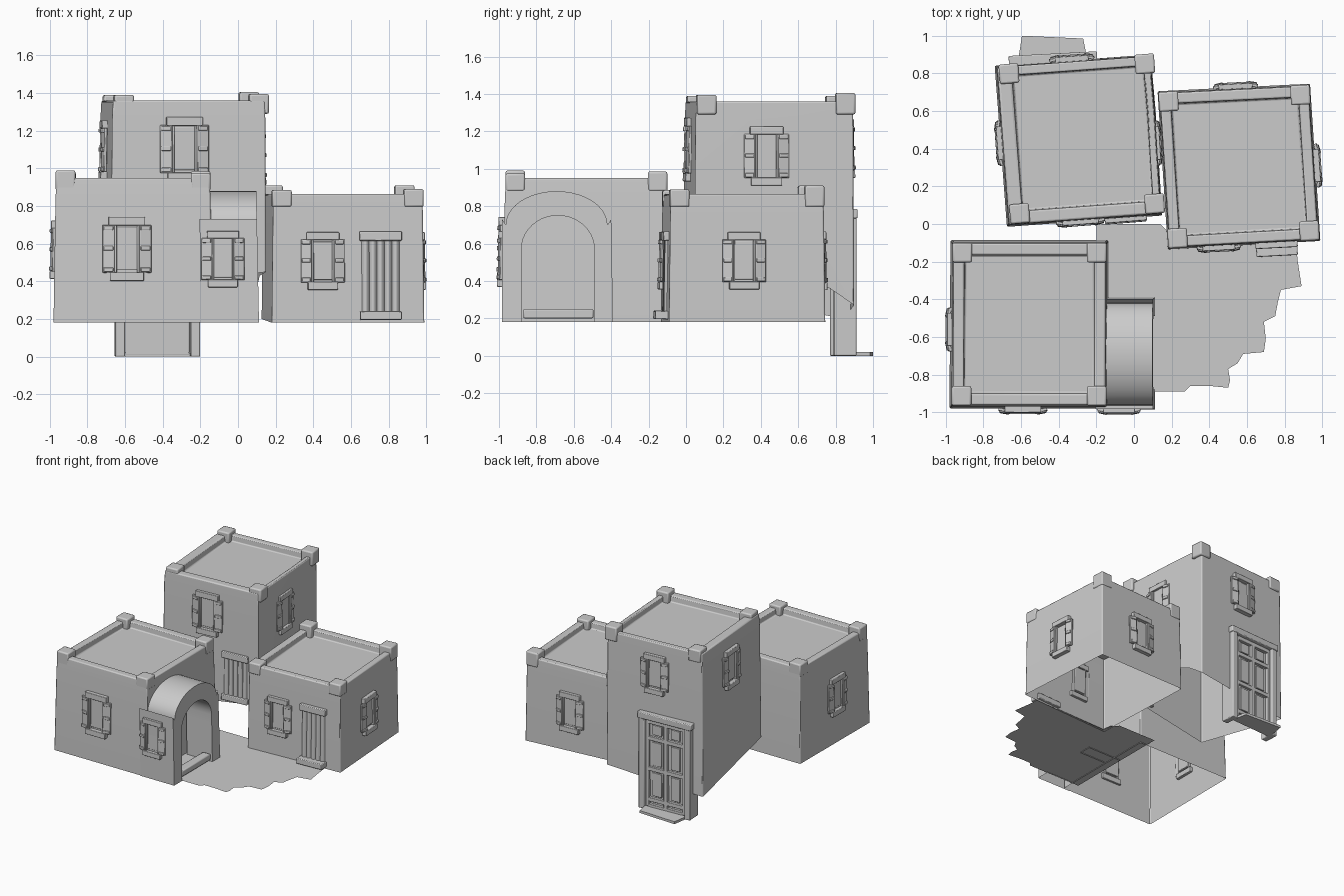
import bpy, bmesh, math
from mathutils import Matrix, Vector

if "Cube" in bpy.data.objects:
    bpy.data.objects.remove(bpy.data.objects["Cube"])


def finish(name, bm, bevel=0.0, angle=35):
    bmesh.ops.recalc_face_normals(bm, faces=bm.faces)
    me = bpy.data.meshes.new(name)
    bm.to_mesh(me)
    bm.free()
    ob = bpy.data.objects.new(name, me)
    bpy.context.collection.objects.link(ob)
    if bevel:
        m = ob.modifiers.new("soft_edges", 'BEVEL')
        m.width, m.segments, m.limit_method = bevel, 2, 'ANGLE'
        m.angle_limit = math.radians(40)
    bpy.ops.object.select_all(action='DESELECT')
    ob.select_set(True)
    bpy.context.view_layer.objects.active = ob
    bpy.ops.object.shade_smooth_by_angle(angle=math.radians(angle))
    return ob


def box(bm, mat, lo, hi, turn=0.0):
    """Box between two corners in the frame mat, optionally turned about its own z."""
    lo, hi = Vector(lo), Vector(hi)
    m = (mat @ Matrix.Translation((lo + hi) / 2) @ Matrix.Rotation(math.radians(turn), 4, 'Z')
         @ Matrix.Diagonal((*(hi - lo), 1)))
    bmesh.ops.create_cube(bm, size=1, matrix=m)


def frame(x, y, z, deg, tilt=1.0):
    """Wall frame: local x runs along the wall, local -y points outward."""
    return (Matrix.Translation((x, y, z)) @ Matrix.Rotation(math.radians(deg), 4, 'Z')
            @ Matrix.Rotation(math.radians(-tilt), 4, 'X'))


def house(name, base, top, inset, deg, posts):
    """Open-bottomed adobe block with parapet, sunken roof and corner posts."""
    c = sum((Vector(p[:2]) for p in base), Vector((0, 0))) / len(base)

    def ring(k, z):
        return [bm.verts.new((*(c + (Vector(p[:2]) - c) * (1 - k / 0.42)), z if z else p[2]))
                for p in base]
    bm = bmesh.new()
    rings = [ring(0, None), ring(inset * .6, top - 0.1), ring(inset, top),
             ring(inset + 0.055, top), ring(inset + 0.06, top - 0.05)]
    n = len(base)
    for a, b in zip(rings, rings[1:]):
        for i in range(n):
            j = (i + 1) % n
            bm.faces.new((a[i], a[j], b[j], b[i]))
    bm.faces.new(rings[-1])
    finish(name + "_walls", bm, 0.008)
    # corner posts
    bm = bmesh.new()
    corners = [p for p in base if len(p) == 3]
    for p, h in zip(corners, posts):
        q = c + (Vector(p[:2]) - c) * (1 - (inset + 0.045) / 0.42)
        m = Matrix.Translation((q.x, q.y, 0)) @ Matrix.Rotation(math.radians(deg), 4, 'Z')
        box(bm, m, (-0.052, -0.052, top - 0.07), (0.052, 0.052, h))
    finish(name + "_corner_posts", bm, 0.01)


def window(name, x, y, z, deg, s=1.0):
    """Pane, splayed slatted shutters, lintel and sill."""
    m = frame(x, y, z, deg) @ Matrix.Diagonal((s, 1, s, 1))
    bm = bmesh.new()
    box(bm, m, (-0.055, -0.006, -0.105), (0.055, 0.02, 0.105))
    for sx in (-1, 1):
        x0, x1 = sorted((sx * 0.06, sx * 0.12))
        box(bm, m, (x0, -0.022, -0.12), (x1, -0.006, 0.115), sx * 12)
        for zz in (-0.105, 0.0, 0.1):
            box(bm, m, (x0 + .006, -0.03, zz - 0.011), (x1 - .006, -0.008, zz + 0.011), sx * 12)
        a, b = sorted((sx * 0.05, sx * 0.062))
        box(bm, m, (a, -0.02, -0.12), (b, 0.02, 0.12))
    box(bm, m, (-0.09, -0.028, 0.112), (0.09, 0.02, 0.155))
    box(bm, m, (-0.083, -0.03, -0.16), (0.083, 0.02, -0.118))
    finish(name, bm, 0.004)


def curtain_door(name, x, y, z, deg, h, step):
    """Doorway hung with a pleated curtain, plus lintel and step."""
    m = frame(x, y, z, deg)
    bm = bmesh.new()
    cols = []
    for i in range(41):
        u = -0.1 + 0.2 * i / 40
        d = -0.008 - 0.016 * abs(math.sin(i * math.pi / 8))
        cols.append([bm.verts.new(m @ Vector((u, d, zz))) for zz in (0.04, h)])
    for a, b in zip(cols, cols[1:]):
        bm.faces.new((a[0], b[0], b[1], a[1]))
    finish(name + "_curtain", bm)
    bm = bmesh.new()
    box(bm, m, (-0.112, -0.035, h - 0.01), (0.112, 0.02, h + 0.04))
    box(bm, m, (-0.11, -step, 0), (0.11, 0.02, 0.045))
    finish(name + "_lintel_and_step", bm, 0.005)


# three houses; a fourth number marks a bend in the wall foot rather than a corner
house("left_house", [(-.98, -.98, .18), (-.135, -.98, .18), (-.135, -.085, .18), (-.975, -.085, .18)],
      .95, .018, 0, (.99, .975, .985, .98))
house("tower", [(-.675, -.015, .35), (.15, .045, .45), (.115, .6, .43, 0), (.1, .77, .36, 0),
                (.09, .90, .27), (-.74, .84, .2)],
      1.36, .01, 4.5, (1.39, 1.395, 1.405, 1.39))
house("right_house", [(.18, -.135, .18), (.99, -.09, .18), (.935, .745, .18), (.125, .705, .2)],
      .865, .012, 3.5, (.885, .89, .91, .91))

# windows: position on the wall, facing angle, scale
for name, *args in [
        ("left_house_front_window", -.59, -.977, .575, 0, 1.08),
        ("left_house_side_window", -.968, -.56, .57, -90, .98),
        ("porch_window", -.08, -.978, .52, 0, .95),
        ("tower_front_window", -.285, .022, 1.105, 4.5, 1.08),
        ("tower_right_window", .113, .43, 1.07, 93.5, 1.0),
        ("tower_back_window", -.33, .867, 1.11, 184, 1.0),
        ("tower_left_window", -.703, .43, 1.1, -86, 1.0),
        ("right_house_front_window", .45, -.115, .51, 3, .97),
        ("right_house_side_window", .962, .31, .51, 94, .97),
        ("right_house_back_window", .54, .72, .51, 183, 1.0)]:
    window(name, *args)

curtain_door("right_house_door", .757, -.1, .195, 3, .43, .07)
curtain_door("tower_door", -.045, .04, .44, 4.5, .35, .035)

# vaulted porch: matching outer and inner arch profiles swept along x
N = 20
outer, inner = [(-.985, .18)], [(-.88, .18)]
for i in range(N + 1):
    t = math.pi * (1 - i / N)
    outer.append((-.692 + .272 * math.cos(t), .70 + .18 * math.sin(t)))
    inner.append((-.685 + .195 * math.cos(t), .57 + .18 * math.sin(t)))
outer.insert(1, (-.983, .73))
inner.insert(1, (-.88, .50))
outer += [(-.40, .73), (-.39, .18)]
inner += [(-.49, .50), (-.49, .18)]
bm = bmesh.new()


def strip(prof, x):
    return [bm.verts.new((x + .02 * (.5 - z), y, z)) for y, z in prof]


rows = [strip(outer, -.2), strip(outer, .105), strip(inner, .105), strip(inner, -.125)]
for a, b in zip(rows, rows[1:]):
    for i in range(len(a) - 1):
        bm.faces.new((a[i], a[i + 1], b[i + 1], b[i]))
finish("arched_porch", bm)
bm = bmesh.new()
box(bm, Matrix(), (.03, -.87, .2), (.1, -.495, .25))
finish("porch_threshold", bm, 0.008)

# tall glazed back door on the tower
m = frame(-.43, .87, 0, 183, 0)
bm = bmesh.new()
for sx in (-1, 1):
    a, b = sorted((sx * .175, sx * .225))
    box(bm, m, (a, -.03, 0), (b, .09, .75))
    a, b = sorted((sx * .145, sx * .172))
    box(bm, m, (a, -.012, .02), (b, .02, .73))
box(bm, m, (-.235, -.035, .735), (.235, .05, .785))
finish("back_door_frame", bm, 0.006)
bm = bmesh.new()
box(bm, m, (-.17, .01, .01), (.17, .025, .74))
for z in (.025, .08, .33, .58, .715):
    box(bm, m, (-.15, -.012, z - .016), (.15, .02, z + .016))
box(bm, m, (-.016, -.012, .02), (.016, .02, .73))
for sx in (-1, 1):
    for z0, z1 in ((.11, .3), (.36, .55), (.61, .69)):
        box(bm, m, (sx * .08 - .04, -.002, z0), (sx * .08 + .04, .015, z1))
finish("back_door_panels", bm, 0.003)

# flared back doorstep
bm = bmesh.new()
step = [(-.62, .84), (-.245, .86), (-.27, .985), (-.595, 1.0)]
f = bm.faces.new([bm.verts.new((x, y, 0)) for x, y in step])
ext = bmesh.ops.extrude_face_region(bm, geom=[f])
bmesh.ops.translate(bm, vec=(0, 0, .02), verts=[v for v in ext['geom'] if isinstance(v, bmesh.types.BMVert)])
finish("back_doorstep", bm)

# ragged courtyard ground sheet
edge = [(-.2, 0), (.14, 0), (.19, -.05), (.2, -.12), (.86, -.1), (.87, -.2), (.89, -.33), (.78, -.35),
        (.765, -.41), (.75, -.49), (.69, -.52), (.70, -.61), (.69, -.68), (.58, -.69), (.55, -.74),
        (.5, -.77), (.51, -.83), (.50, -.87), (.40, -.86), (.3, -.86), (.27, -.89), (.1, -.89), (-.2, -.89)]
bm = bmesh.new()
bm.faces.new([bm.verts.new((x, y, .187)) for x, y in edge])
finish("courtyard_ground", bm)
